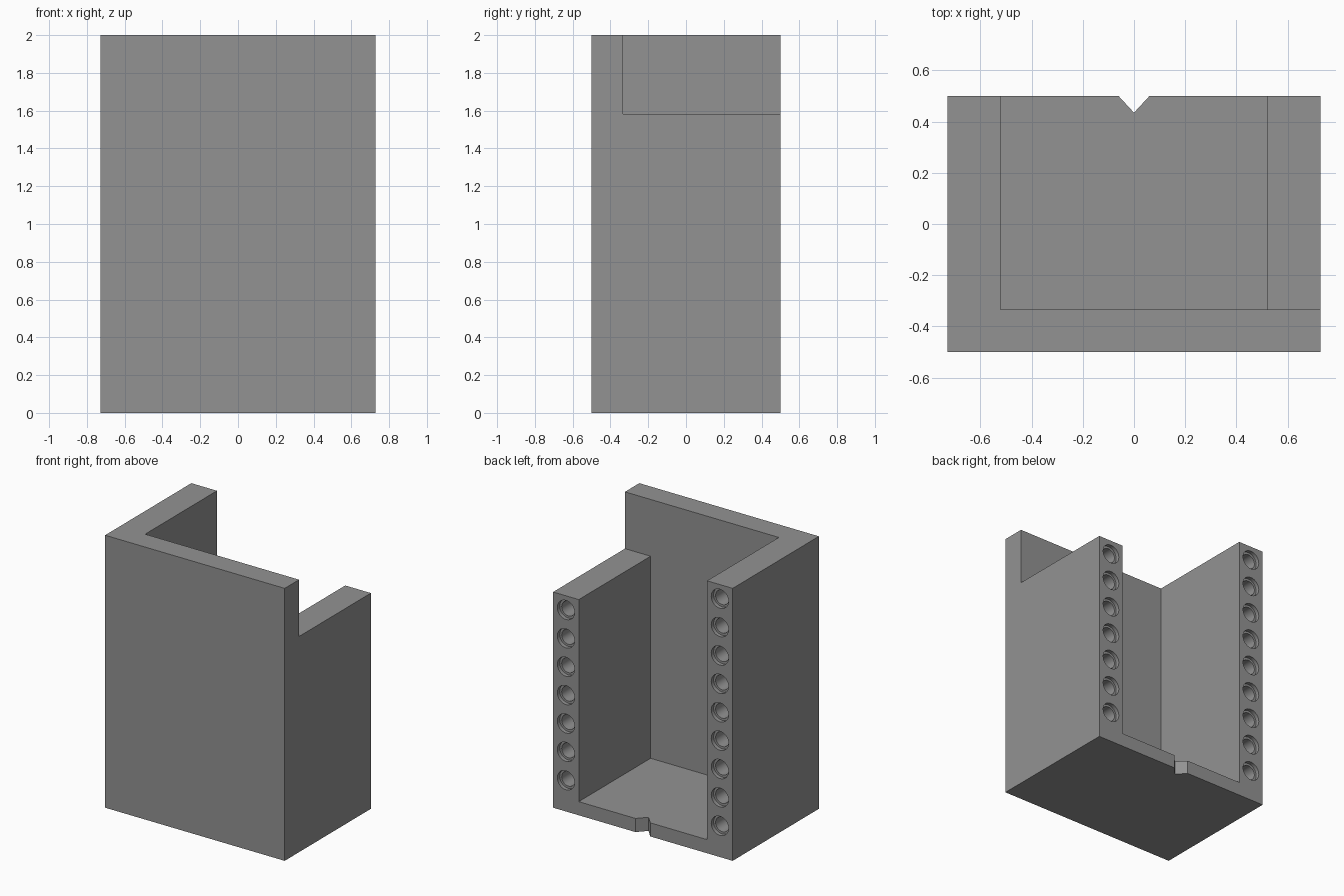
import bpy, bmesh, math

if "Cube" in bpy.data.objects:
    bpy.data.objects.remove(bpy.data.objects["Cube"])

U = 2 / 9.6                       # grid module
W, D, H = 3.5 * U, 0.5, 2.0       # half width, half depth, height
INNER_X, INNER_Y = 2.5 * U, -D + 0.8 * U
FLOOR_Z, LOW_Z = 0.10, 7.6 * U

grey = bpy.data.materials.new("grey")
grey.diffuse_color = (0.29, 0.29, 0.29, 1)
grey.use_nodes = True
grey.node_tree.nodes["Principled BSDF"].inputs["Base Color"].default_value = grey.diffuse_color


def make_object(name, bm):
    bmesh.ops.recalc_face_normals(bm, faces=bm.faces)
    mesh = bpy.data.meshes.new(name)
    bm.to_mesh(mesh)
    bm.free()
    mesh.materials.append(grey)
    ob = bpy.data.objects.new(name, mesh)
    bpy.context.collection.objects.link(ob)
    return ob


def prism(name, outline, z0, z1):
    """Extrude an xy outline between two heights."""
    bm = bmesh.new()
    low = [bm.verts.new((x, y, z0)) for x, y in outline]
    high = [bm.verts.new((x, y, z1)) for x, y in outline]
    bm.faces.new(low)
    bm.faces.new(high)
    for i in range(len(low)):
        j = (i + 1) % len(low)
        bm.faces.new((low[i], low[j], high[j], high[i]))
    return make_object(name, bm)


def rect(x0, x1, y0, y1):
    return [(x0, y0), (x1, y0), (x1, y1), (x0, y1)]


def add_hole(bm, x, z, sides=32):
    """Stepped blind pin hole entering the back face."""
    profile = [(0.07, D + 0.05), (0.07, D - 0.028), (0.054, D - 0.028), (0.054, D - U)]
    rings = []
    for r, y in profile:
        angles = [2 * math.pi * i / sides for i in range(sides)]
        rings.append([bm.verts.new((x + r * math.cos(a), y, z + r * math.sin(a))) for a in angles])
    for a, b in zip(rings, rings[1:]):
        for i in range(sides):
            j = (i + 1) % sides
            bm.faces.new((a[i], a[j], b[j], b[i]))
    bm.faces.new(rings[0])
    bm.faces.new(rings[-1])


# Solid block with the V notch in the back edge already in its outline
body = prism("panel_body", [(-W, -D), (W, -D), (W, D), (0.06, D), (0, D - 0.065),
                            (-0.06, D), (-W, D)], 0, H)

# Open cavity and lowered side wall
cavity = prism("cavity_cutter", rect(-INNER_X, INNER_X, INNER_Y, 1), FLOOR_Z, 2.5)
step = prism("low_wall_cutter", rect(0, 1, INNER_Y, 1), LOW_Z, 2.5)

# Pin holes: nine in the tall wall, seven in the low wall
bm = bmesh.new()
for x, count in ((-3 * U, 9), (3 * U, 7)):
    for i in range(count):
        add_hole(bm, x, (1.1 + i) * U)
holes = make_object("pin_hole_cutter", bm)

bpy.context.view_layer.objects.active = body
for cutter in (cavity, step, holes):
    mod = body.modifiers.new("cut", 'BOOLEAN')
    mod.operation = 'DIFFERENCE'
    mod.solver = 'EXACT'
    mod.object = cutter
    bpy.ops.object.modifier_apply(modifier=mod.name)
    bpy.data.objects.remove(cutter, do_unlink=True)

# Smooth the bores, keep edges sharp
bpy.ops.object.select_all(action='DESELECT')
body.select_set(True)
bpy.ops.object.shade_smooth_by_angle(angle=math.radians(30))
